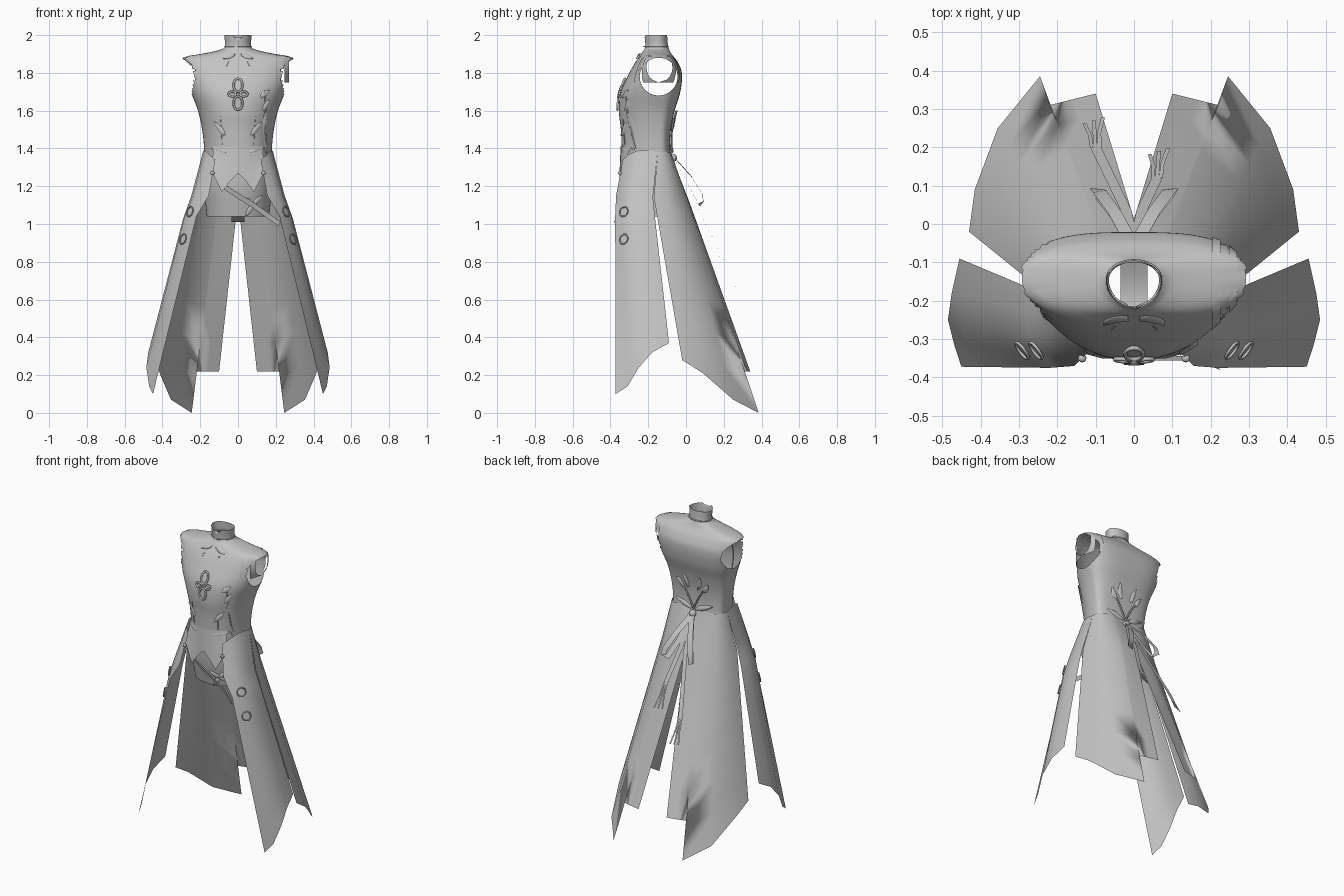
import bpy, bmesh, math
from mathutils import Vector

cube = bpy.data.objects.get("Cube")
if cube:
    bpy.data.objects.remove(cube, do_unlink=True)

cloth = bpy.data.materials.new("grey cloth")
cloth.use_nodes = True
colour = (0.55, 0.55, 0.55, 1)
cloth.diffuse_color = colour
cloth.node_tree.nodes["Principled BSDF"].inputs["Base Color"].default_value = colour

MIDDLE_Y, ARM_Z, ARM_R = -0.145, 1.78, 0.1


def finish(name, bm, smooth=True):
    bmesh.ops.recalc_face_normals(bm, faces=bm.faces)
    mesh = bpy.data.meshes.new(name)
    bm.to_mesh(mesh)
    bm.free()
    mesh.materials.append(cloth)
    obj = bpy.data.objects.new(name, mesh)
    bpy.context.collection.objects.link(obj)
    for face in mesh.polygons:
        face.use_smooth = smooth
    return obj


def grid(rows, closed=False):
    """Skin a list of equally long point rows."""
    bm = bmesh.new()
    verts = [[bm.verts.new(p) for p in row] for row in rows]
    n = len(rows[0])
    for a, b in zip(verts, verts[1:]):
        for i in range(n if closed else n - 1):
            j = (i + 1) % n
            bm.faces.new((a[i], a[j], b[j], b[i]))
    return bm


def refine(rows, cuts):
    """Add evenly spaced rows between the given ones."""
    out = []
    for a, b in zip(rows, rows[1:]):
        for k in range(cuts):
            out.append([Vector(p).lerp(Vector(q), k / cuts) for p, q in zip(a, b)])
    return out + [[Vector(p) for p in rows[-1]]]


def mirrored(rows, side):
    return [[(p[0] * side, p[1], p[2]) for p in row] for row in rows]


def tube(name, points, radius, cyclic=False):
    curve = bpy.data.curves.new(name, "CURVE")
    curve.dimensions = "3D"
    curve.bevel_depth = radius
    curve.bevel_resolution = 1
    curve.resolution_u = 4
    spline = curve.splines.new("NURBS")
    spline.points.add(len(points) - 1)
    for sp, p in zip(spline.points, points):
        sp.co = (*p, 1)
    spline.use_cyclic_u = cyclic
    spline.use_endpoint_u = not cyclic
    spline.order_u = 3
    curve.materials.append(cloth)
    obj = bpy.data.objects.new(name, curve)
    bpy.context.collection.objects.link(obj)


# Body outline: height, half width, front y, back y
BODY = [(2.0, .072, -.22, -.1), (1.94, .07, -.215, -.095), (1.925, .085, -.22, -.09),
        (1.905, .17, -.235, -.08), (1.885, .282, -.245, -.065), (1.86, .295, -.265, -.045),
        (1.8, .283, -.3, -.022), (1.7, .25, -.345, -.03), (1.6, .212, -.355, -.06),
        (1.5, .19, -.345, -.08), (1.4, .18, -.34, -.083), (1.2, .18, -.335, -.06),
        (1.04, .165, -.3, -.09)]


def outline(z):
    """Smooth half width, front and back at a height."""
    z = max(BODY[-1][0], min(BODY[0][0], z))
    i = next(k for k in range(len(BODY) - 1) if z >= BODY[k + 1][0])
    a, b = BODY[i], BODY[i + 1]
    before, after = BODY[max(i - 1, 0)], BODY[min(i + 2, len(BODY) - 1)]
    h = b[0] - a[0]
    t = (z - a[0]) / h
    result = []
    for k in (1, 2, 3):
        m0 = h * (b[k] - before[k]) / (b[0] - before[0])
        m1 = h * (after[k] - a[k]) / (after[0] - a[0])
        d = b[k] - a[k]
        result.append(a[k] + t * (m0 + t * (3 * d - 2 * m0 - m1 + t * (m0 + m1 - 2 * d))))
    return result


def power(z, back):
    return 2 if z > 1.92 else (3 if back else 2.2)


def ring(z, count=72):
    w, front, rear = outline(z)
    points = []
    for i in range(count):
        a = math.tau * i / count
        c, s = math.cos(a), math.sin(a)
        e = 2 / power(z, s > 0)
        depth = rear - MIDDLE_Y if s > 0 else MIDDLE_Y - front
        points.append((math.copysign(w * abs(c) ** e, c),
                       MIDDLE_Y + math.copysign(depth * abs(s) ** e, s), z))
    return points


def on_body(x, z, back=False, lift=.006):
    """Point on the front or back of the body, lifted a little off it."""
    w, front, rear = outline(z)
    n = power(z, back)
    f = max(0, 1 - min(1, abs(x) / w) ** n) ** (1 / n)
    y = MIDDLE_Y + (rear - MIDDLE_Y + lift) * f if back else MIDDLE_Y - (MIDDLE_Y - front + lift) * f
    return Vector((x, y, z))


# Bodice with collar and open armholes
bm = grid([ring(2 - .01 * i) for i in range(63)], True)
gone = [f for f in bm.faces if abs(f.calc_center_median().x) > .12 and math.hypot(
    f.calc_center_median().y - MIDDLE_Y, f.calc_center_median().z - ARM_Z) < ARM_R]
bmesh.ops.delete(bm, geom=gone, context="FACES")
for v in bm.verts:
    if v.is_boundary and abs(v.co.x) > .12 and 1.6 < v.co.z < 1.95:
        y, z = v.co.y - MIDDLE_Y, v.co.z - ARM_Z
        k = ARM_R / math.hypot(y, z)
        v.co.y, v.co.z = MIDDLE_Y + y * k, ARM_Z + z * k
    elif v.co.z > 1.995 and v.co.y < MIDDLE_Y:
        v.co.z -= .03 * max(0, 1 - abs(v.co.x) / .03)
finish("bodice", bm)
tube("collar_band", [on_body(0, 1.94)] + [Vector(p) for p in ring(1.94, 24)[19:]]
     + [Vector(p) for p in ring(1.94, 24)[:18]], .004)

# Leotard below the waist and its crotch strip
finish("leotard", grid([ring(1.38 - .034 * i) for i in range(11)], True))
strip = []
for i in range(9):
    t = i / 8
    strip.append([(x, -.3 + .21 * t, 1.04 - .03 * math.sin(math.pi * t)) for x in (-.035, 0, .035)])
finish("crotch", grid(strip))

# Skirt panels, from waist to hem
FRONT = [[(.12, -.335, 1.34), (.155, -.3, 1.37), (.175, -.25, 1.39), (.183, -.2, 1.39), (.186, -.15, 1.38)],
         [(.155, -.37, 1.15), (.2, -.345, 1.16), (.235, -.3, 1.16), (.247, -.23, 1.15), (.245, -.175, 1.14)],
         [(.22, -.375, 1.04), (.26, -.335, 1.03), (.285, -.29, 1.03), (.29, -.22, 1.03), (.277, -.165, 1.04)],
         [(.45, -.372, .1), (.47, -.31, .14), (.485, -.25, .24), (.475, -.18, .32), (.455, -.09, .37)]]
BACK = [[(.186, -.15, 1.38), (.183, -.12, 1.38), (.15, -.085, 1.38), (.085, -.08, 1.38),
         (.075, -.08, 1.38), (.04, -.08, 1.37), (0, -.08, 1.36)],
        [(.245, -.17, 1.14), (.238, -.1, 1.13), (.19, -.03, 1.13), (.105, .005, 1.13),
         (.095, .008, 1.13), (.05, .012, 1.13), (0, .013, 1.13)],
        [(.43, -.02, .28), (.415, .09, .21), (.355, .25, .07), (.245, .385, 0),
         (.22, .31, .22), (.16, .325, .22), (.1, .34, .22)]]
FLAP = [[on_body(x, 1.41) for x in (0, .04, .085, .13)],
        [(0, -.352, 1.27), (.04, -.352, 1.23), (.085, -.35, 1.17), (.14, -.335, 1.28)]]
for side, word in ((1, "left"), (-1, "right")):
    finish(word + "_front_panel", grid(mirrored(refine(FRONT, 6), side)))
    finish(word + "_back_panel", grid(mirrored(refine(BACK, 6), side)))
    finish(word + "_vest_flap", grid(mirrored(refine(FLAP, 3), side)))
    # Princess seam
    seam = [(.05, 1.86), (.09, 1.78), (.11, 1.68), (.09, 1.55), (.085, 1.42)]
    tube(word + "_seam", [on_body(x * side, z, lift=.001) for x, z in seam], .002)
    # Metal style rings and button on the panel
    for x, z in ((.256, 1.065), (.292, .92)):
        normal = Vector((.8 * side, -.6, .25))
        bpy.ops.mesh.primitive_torus_add(location=(x * side, -.33, z), major_radius=.026, minor_radius=.004,
                                         major_segments=24, minor_segments=6,
                                         rotation=normal.to_track_quat("Z", "Y").to_euler())
        bpy.context.object.name = word + "_panel_ring"
        bpy.context.object.data.materials.append(cloth)
        bpy.ops.object.shade_smooth()
    bpy.ops.mesh.primitive_uv_sphere_add(segments=12, ring_count=8, radius=.011,
                                         location=(.135 * side, -.35, 1.27))
    bpy.context.object.name = word + "_button"
    bpy.context.object.data.materials.append(cloth)


def leaf(name, start, end, width, back=False):
    """Ridged leaf lying on the body between two (x, z) spots."""
    rows = []
    (x0, z0), (x1, z1) = start, end
    length = math.hypot(x1 - x0, z1 - z0)
    nx, nz = (z0 - z1) / length, (x1 - x0) / length
    for i in range(7):
        t = i / 6
        half = width * math.sin(math.pi * (.04 + .92 * t) ** .8)
        x, z = x0 + (x1 - x0) * t, z0 + (z1 - z0) * t
        rows.append([on_body(x + nx * half * k, z + nz * half * k, back, .004 if k else .016)
                     for k in (-1, 0, 1)])
    finish(name, grid(rows))


# Leaf trim in pairs, front and back
for s in (-1, 1):
    leaf("waist_leaf", (.07 * s, 1.47), (.125 * s, 1.54), .014)
    leaf("waist_leaf", (.06 * s, 1.38), (.14 * s, 1.4), .014)
    leaf("collar_leaf", (.015 * s, 1.9), (.08 * s, 1.875), .012)
    leaf("back_leaf", (.07 * s, 1.5), (.11 * s, 1.56), .016, True)
    leaf("back_leaf", (.035 * s, 1.51), (.06 * s, 1.6), .016, True)
    leaf("back_waist_leaf", (.015 * s, 1.38), (.13 * s, 1.42), .016, True)
    tube("back_stem", [on_body(x * s, z, True) for x, z in ((0, 1.38), (.03, 1.45), (.07, 1.51))], .005)
leaf("chest_leaf", (.12, 1.67), (.165, 1.71), .014)
leaf("chest_leaf", (.135, 1.6), (.165, 1.66), .012)
leaf("tassel", (.145, 1.59), (.15, 1.37), .016)
tube("tassel_cord", [on_body(x, z) for x, z in ((.14, 1.7), (.15, 1.63), (.14, 1.55), (.15, 1.4))], .004)

# Chest knot: four cord loops around the centre
for cx, cz, rx, rz in ((0, 1.735, .024, .036), (0, 1.64, .024, .036), (-.03, 1.688, .02, .013), (.03, 1.688, .02, .013)):
    loop = [(cx + rx * math.cos(a), cz + rz * math.sin(a)) for a in (math.tau * i / 12 for i in range(12))]
    tube("chest_knot", [on_body(x, z, lift=.008) for x, z in loop], .006, True)

# Bands over the left shoulder
for x in (.215, .258):
    top = next(z for z in (1.92 - .001 * i for i in range(99)) if outline(z)[0] > x + .02)
    heights = [1.75 + (top - 1.75) * i / 10 for i in range(11)]
    path = [(z, False) for z in heights] + [(z, True) for z in reversed(heights)]
    finish("shoulder_band", grid([[on_body(x + k, z, b, .008) for k in (-.011, .011)] for z, b in path]))


def ribbon(name, points, width):
    """Flat strip along a path, widening sideways."""
    rows = []
    for i, p in enumerate(points):
        along = Vector(points[min(i + 1, len(points) - 1)]) - Vector(points[max(i - 1, 0)])
        across = along.cross(Vector((0, .9, .45))).normalized() * width
        rows.append([Vector(p) - across, Vector(p) + across])
    finish(name, grid(rows))


# Hip strap with a leafy knot
ribbon("hip_strap", [(-.08, -.342, 1.2), (0, -.352, 1.15), (.08, -.35, 1.1), (.15, -.35, 1.05), (.22, -.375, 1.0)], .014)
for x, z in ((.03, 1.14), (.13, 1.15), (.04, 1.04), (.13, 1.08)):
    leaf("hip_leaf", (.08, 1.1), (x, z), .014)

# Bow at the back of the waist, with fringed tails
for s in (-1, 1):
    bow = [(0, -.06, 1.35), (.05, .03, 1.25), (.09, .085, 1.16), (.098, .092, 1.12),
           (.085, .07, 1.1), (.045, .02, 1.19), (0, -.06, 1.34)]
    ribbon("bow_loop", mirrored([bow], s)[0], .018)
    reach = .2 if s < 0 else .12
    start, end = Vector((0, -.065, 1.34)), Vector((reach * .5 * s, reach, 1.197 - 1.96 * reach))
    ribbon("bow_tail", [start, Vector((.02 * s, .035, 1.15)), end], .014)
    for k in (-1, 0, 1):
        tip = end + Vector((.024 * k + .005 * s, .07 + .008 * k, -.14))
        ribbon("tail_fringe", [end + Vector((.01 * k, 0, 0)), end.lerp(tip, .5), tip], .005)
bpy.ops.mesh.primitive_uv_sphere_add(segments=12, ring_count=8, radius=.022, location=(0, -.07, 1.35))
bpy.context.object.name = "bow_knot"
bpy.context.object.data.materials.append(cloth)
